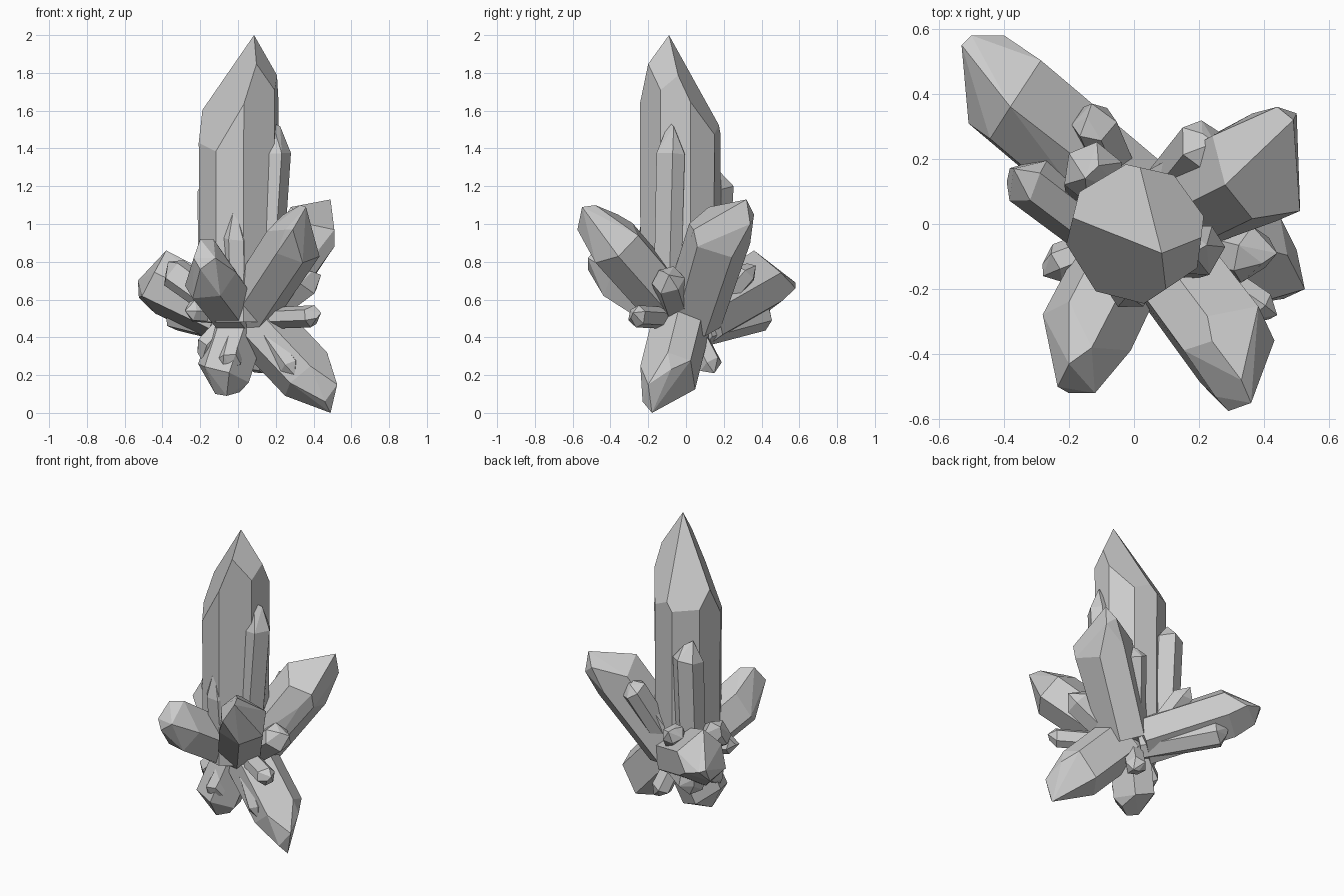
import bpy, bmesh, math, random
from mathutils import Vector

if "Cube" in bpy.data.objects:
    bpy.data.objects.remove(bpy.data.objects["Cube"])

random.seed(4)


def crystal(name, base, shoulder, r, tips=(), sides=6, taper=0.9, phase=0.3, jitter=0.15, cuts=()):
    """Convex faceted prism: base ring, shoulder ring and tip points, or planes cut through an apex."""
    base, shoulder = Vector(base), Vector(shoulder)
    axis = (shoulder - base).normalized()
    q = axis.to_track_quat('Z', 'Y')
    bm = bmesh.new()
    for i in range(sides):
        a = phase + 2 * math.pi * (i + random.uniform(-0.12, 0.12)) / sides
        o = q @ Vector((math.cos(a), math.sin(a), 0)) * r
        bm.verts.new(base + o * taper)
        bm.verts.new(shoulder + o + axis * (random.uniform(-1, 1) * jitter * r))
    for t in tips:
        bm.verts.new(t)
    res = bmesh.ops.convex_hull(bm, input=bm.verts[:])
    junk = {g for g in res['geom_interior'] + res['geom_unused'] if isinstance(g, bmesh.types.BMVert)}
    bmesh.ops.delete(bm, geom=list(junk), context='VERTS')
    for apex, normal in cuts:
        cut = bmesh.ops.bisect_plane(bm, geom=bm.verts[:] + bm.edges[:] + bm.faces[:],
                                     plane_co=apex, plane_no=normal, clear_outer=True)
        bmesh.ops.holes_fill(bm, edges=[e for e in cut['geom_cut'] if isinstance(e, bmesh.types.BMEdge)])
    bmesh.ops.dissolve_limit(bm, angle_limit=math.radians(7), verts=bm.verts[:], edges=bm.edges[:])
    bmesh.ops.recalc_face_normals(bm, faces=bm.faces[:])
    me = bpy.data.meshes.new(name)
    bm.to_mesh(me)
    bm.free()
    bpy.context.collection.objects.link(bpy.data.objects.new(name, me))


def shard(name, base, tip, r, cap=0.9, sides=6, taper=0.95):
    """Small crystal with an off-centre chisel tip."""
    base, tip = Vector(base), Vector(tip)
    d = (tip - base).normalized()
    q = d.to_track_quat('Z', 'Y')
    a = random.uniform(0, 6.28)
    off = q @ Vector((math.cos(a), math.sin(a), 0)) * r * 0.3
    crystal(name, base, tip - d * r * cap - off, r, [tip, tip - off * 2 - d * r * 0.25],
            sides, taper, phase=random.uniform(0, 1), jitter=0.2)


# Tall central crystal, its point cut by four planes
APEX = (0.085, -0.09, 2.0)
crystal("main_crystal", (0.005, -0.03, 0.48), (0.005, -0.03, 2.1), 0.218, sides=8, taper=0.97, jitter=0,
        phase=0.2,
        cuts=[(APEX, n) for n in ((-0.81, 1.6, 1), (0.94, 2.04, 1), (2.2, -1.13, 1), (-2.1, -1.63, 1))])

# Large side crystals
crystal("back_right_crystal", (0.08, 0.03, 0.5), (0.365, 0.175, 0.94), 0.17,
        [(0.49, 0.32, 1.13), (0.44, 0.36, 1.05), (0.5, 0.34, 1.0), (0.51, 0.04, 0.97),
         (0.51, 0.06, 0.88), (0.44, 0.01, 0.88), (0.28, 0.12, 1.09)], taper=0.95, phase=0.5)
crystal("back_left_crystal", (0.0, 0.07, 0.49), (-0.385, 0.395, 0.675), 0.16,
        [(-0.53, 0.55, 0.70), (-0.5, 0.58, 0.69), (-0.4, 0.58, 0.66), (-0.525, 0.5, 0.61),
         (-0.38, 0.36, 0.86)], taper=1.0, phase=0.52)
crystal("front_left_crystal", (0.0, -0.04, 0.52), (-0.15, -0.34, 0.72), 0.15,
        [(-0.235, -0.5, 0.82), (-0.12, -0.52, 0.82), (-0.2, -0.43, 0.92), (-0.13, -0.38, 0.92),
         (-0.2, -0.52, 0.76)], taper=0.95, phase=0.2)
crystal("front_right_crystal", (0.05, -0.05, 0.53), (0.295, -0.375, 0.9), 0.155,
        [(0.29, -0.575, 0.97), (0.36, -0.55, 1.09), (0.33, -0.48, 1.1), (0.25, -0.53, 0.97),
         (0.24, -0.36, 1.05)], taper=0.95, phase=0.4)
crystal("lower_right_crystal", (0.1, -0.02, 0.48), (0.365, -0.09, 0.2), 0.16,
        [(0.49, -0.18, 0.0), (0.525, -0.2, 0.15), (0.46, -0.23, 0.06), (0.5, -0.08, 0.23)],
        taper=1.0, phase=0.5)
crystal("lower_left_crystal", (0.01, -0.02, 0.47), (-0.075, -0.08, 0.21), 0.146,
        [(-0.12, -0.1, 0.1), (-0.06, -0.14, 0.09), (0.01, -0.1, 0.11)],
        taper=1.0, phase=0.3)

# Upright companions around the central crystal
shard("right_upright_shard", (0.14, -0.1, 0.5), (0.18, -0.09, 1.54), 0.085, 1.8)
shard("back_upright_shard", (-0.125, 0.12, 0.48), (-0.15, 0.14, 1.3), 0.095, 1.2)
shard("front_upright_shard", (0.0, -0.14, 0.5), (-0.02, -0.22, 1.1), 0.095, 1.9)

# Small leaning shards: base, tip, radius
SHARDS = [
    ((0.02, 0.08, 0.43), (-0.37, 0.44, 0.56), 0.085),
    ((0.06, 0.06, 0.5), (0.25, 0.25, 0.98), 0.08),
    ((-0.06, -0.07, 0.54), (-0.37, 0.17, 0.8), 0.085),
    ((-0.03, 0.1, 0.5), (-0.13, 0.37, 0.78), 0.07),
    ((0.1, -0.03, 0.5), (0.44, -0.09, 0.73), 0.09),
    ((0.1, -0.06, 0.5), (0.44, -0.28, 0.53), 0.06),
    ((0.0, -0.03, 0.52), (-0.28, -0.16, 0.54), 0.06),
    ((0.04, 0.03, 0.45), (0.13, 0.15, 0.21), 0.065),
    ((0.0, -0.06, 0.47), (-0.08, -0.19, 0.23), 0.065),
    ((0.12, -0.1, 0.46), (0.3, -0.22, 0.2), 0.065),
    ((-0.03, -0.03, 0.5), (-0.19, -0.08, 0.28), 0.07),
]
for i, (b, t, r) in enumerate(SHARDS):
    shard(f"small_shard_{i + 1}", b, t, r)
